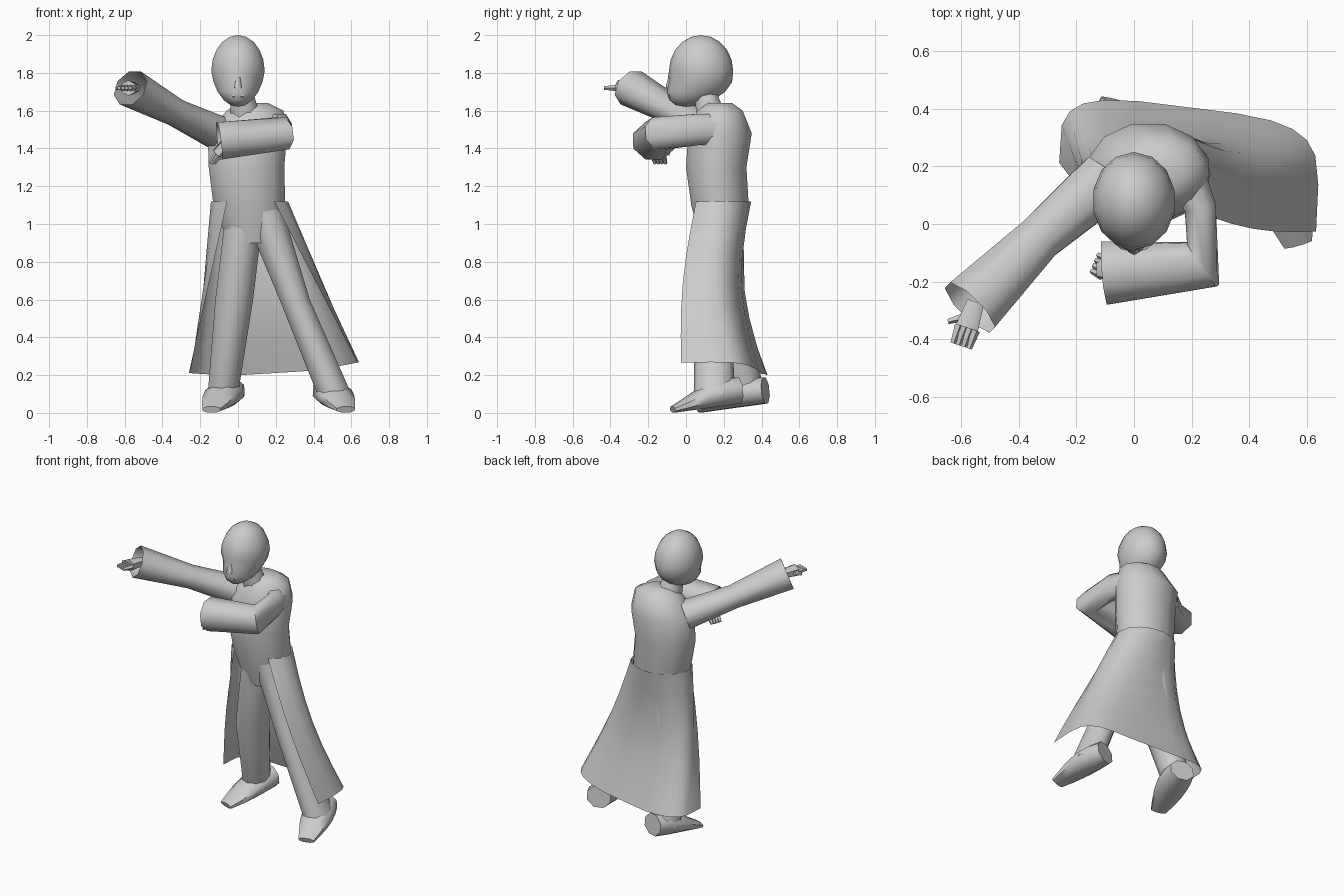
import bpy, bmesh, math
from mathutils import Vector

if "Cube" in bpy.data.objects:
    bpy.data.objects.remove(bpy.data.objects["Cube"], do_unlink=True)

grey = bpy.data.materials.new("plain grey")
grey.use_nodes = True
grey.diffuse_color = (.6, .6, .6, 1)
shader = grey.node_tree.nodes["Principled BSDF"]
shader.inputs["Base Color"].default_value = grey.diffuse_color

UP = Vector((0, 0, 1))


def finish(name, bm):
    """Turn a bmesh into a smooth-shaded grey object."""
    bmesh.ops.recalc_face_normals(bm, faces=bm.faces)
    mesh = bpy.data.meshes.new(name)
    bm.to_mesh(mesh)
    bm.free()
    part = bpy.data.objects.new(name, mesh)
    bpy.context.collection.objects.link(part)
    mesh.materials.append(grey)
    bpy.ops.object.select_all(action="DESELECT")
    part.select_set(True)
    bpy.context.view_layer.objects.active = part
    bpy.ops.object.shade_smooth_by_angle(angle=math.radians(60))


def bridge(bm, rows, closed):
    """Join neighbouring rows of vertices with quads."""
    for lower, upper in zip(rows, rows[1:]):
        for i in range(0 if closed else 1, len(lower)):
            bm.faces.new((lower[i - 1], lower[i], upper[i], upper[i - 1]))


def tube(name, rings, flat=1, sides=8, level=False, open_end=False):
    """Loft ellipses (x, y, z, half width) along a path. flat is height over
    width, or a ring's own fifth value; level keeps every ring horizontal."""
    bm = bmesh.new()
    centres = [Vector(ring[:3]) for ring in rings]
    last = len(rings) - 1
    rows = []
    for k, centre in enumerate(centres):
        across, along = Vector((1, 0, 0)), Vector((0, 1, 0))
        if not level:
            heading = centres[min(k + 1, last)] - centres[max(k - 1, 0)]
            across = heading.cross(UP).normalized()
            along = across.cross(heading).normalized()
        width, *own = rings[k][3:]
        along = along * (own[0] if own else flat)
        radius = width / math.cos(math.pi / sides)
        row = []
        for i in range(sides):
            turn = (i + .5) * math.tau / sides
            offset = across * math.cos(turn) + along * math.sin(turn)
            row.append(bm.verts.new(centre + offset * radius))
        rows.append(row)
    bridge(bm, rows, closed=True)
    bm.faces.new(rows[0])
    if not open_end:
        bm.faces.new(rows[-1])
    finish(name, bm)


# Head: an egg whose jaw slides forward, with pressed-in eye sockets
bm = bmesh.new()
bmesh.ops.create_uvsphere(bm, u_segments=14, v_segments=10, radius=1)
for vert in bm.verts:
    x, y, z = vert.co
    jaw = max(0, -z)
    socket = y < -.5 and abs(x) > .2 and -.4 < z < -.1
    vert.co = (x * .145 * (1 - jaw / 9),
               .08 + y * .17 * (1 + jaw / 5) - jaw ** 2 * .08 + (.02 if socket else 0),
               1.81 + z * .19)
finish("head", bm)
tube("nose", [(0, -.085, 1.72, .02), (0, -.08, 1.79, .01)], sides=6, level=True)
tube("lips", [(-.03, -.08, 1.68, .01), (.03, -.08, 1.68, .01)], sides=6)
tube("neck", [(.04, .14, 1.56, .08), (.02, .1, 1.7, .06)], level=True)

# Coat body from collar to hips
tube("coat_body",
     [(.08, .18, 1.64, .08), (.09, .18, 1.6, .15), (.05, .18, 1.48, .21),
      (.045, .16, 1.3, .2), (.06, .18, 1.1, .19), (.08, .18, .9, .13)],
     flat=.8, sides=12, level=True)


# Flared coat skirt, open at the front: a round waist flows to a boxy, slanted hem
def soften(value):
    return math.copysign(math.sqrt(abs(value)), value)


def waist_point(part):
    turn = math.radians(235 - part * 285)
    return Vector((.06 + .205 * math.cos(turn), .18 + .165 * math.sin(turn), 1.12))


def hem_point(part):
    turn = math.radians(180 - part * 195)
    x = .19 + .45 * soften(math.cos(turn))
    return Vector((x, .18 + .25 * soften(math.sin(turn)) - x / 8, .2 + x * x / 6))


COLUMNS, STEPS = 12, 6
bm = bmesh.new()
rows = []
for step in range(STEPS + 1):
    drop = step / STEPS
    row = []
    for column in range(COLUMNS + 1):
        part = column / COLUMNS
        point = waist_point(part).lerp(hem_point(part), drop)
        sag = math.sin(drop * math.pi)
        point.y -= sag * (.03 + .04 * math.sin(part * math.pi))
        row.append(bm.verts.new(point))
    rows.append(row)
bridge(bm, rows, closed=False)
finish("coat_skirt", bm)


# Trouser legs and shoes; shoes have raised heels and toes turned out
def leg(side, hip, knee, ankle):
    tube(side + "_leg", [hip, knee, ankle], flat=1.15, sides=10, level=True)


def shoe(side, x, y, out):
    rings = []
    for i in range(6):
        s = i / 5
        width = .05 + .045 * math.sin(math.pi * (.2 + .8 * s))
        flat = .9 - .55 * s
        lift = .05 * (1 - s)
        rings.append((x + out * s, y - .35 * s, width * flat + lift, width, flat))
    tube(side + "_shoe", rings)


leg("right", (.04, .18, 1.1, .1), (-.02, .19, .6, .1), (-.08, .32, .1, .08))
leg("left", (.12, .18, 1.1, .11), (.3, .14, .6, .08), (.51, .15, .1, .09))
shoe("right", -.04, .42, -.1)
shoe("left", .47, .28, .1)

# Sleeves, open at the cuffs; the left one is bent across the chest
tube("right_sleeve",
     [(-.1, .15, 1.48, .1), (-.33, -.05, 1.59, .08), (-.57, -.29, 1.72, .11)],
     flat=.85, open_end=True)
tube("left_sleeve",
     [(.15, .22, 1.5, .08, 1), (.23, .06, 1.5, .055, 1.5),
      (.24, -.14, 1.48, .09, .95), (-.1, -.17, 1.44, .11, .9)],
     open_end=True)


# Hands: a palm along the aim, four fanned fingers and a thumb
def hand(side, wrist, aim):
    wrist, aim = Vector(wrist), Vector(aim)
    across = aim.cross(UP).normalized()
    knuckles = wrist + aim
    tube(side + "_palm", [(*wrist, .03), (*knuckles, .04)], flat=.9, sides=6)
    for n in range(4):
        spread = across * (n - 1.5) * .02
        tip = knuckles + aim * .7 + spread
        tube(f"{side}_finger_{n + 1}",
             [(*(knuckles + spread), .014), (*tip, .008)], sides=5)
    thumb_tip = knuckles + across * .07
    tube(side + "_thumb", [(*(wrist + aim / 2), .015), (*thumb_tip, .008)], sides=5)


hand("right", (-.55, -.27, 1.72), (-.03, -.09, 0))
hand("left", (-.05, -.17, 1.44), (-.05, .02, -.07))
